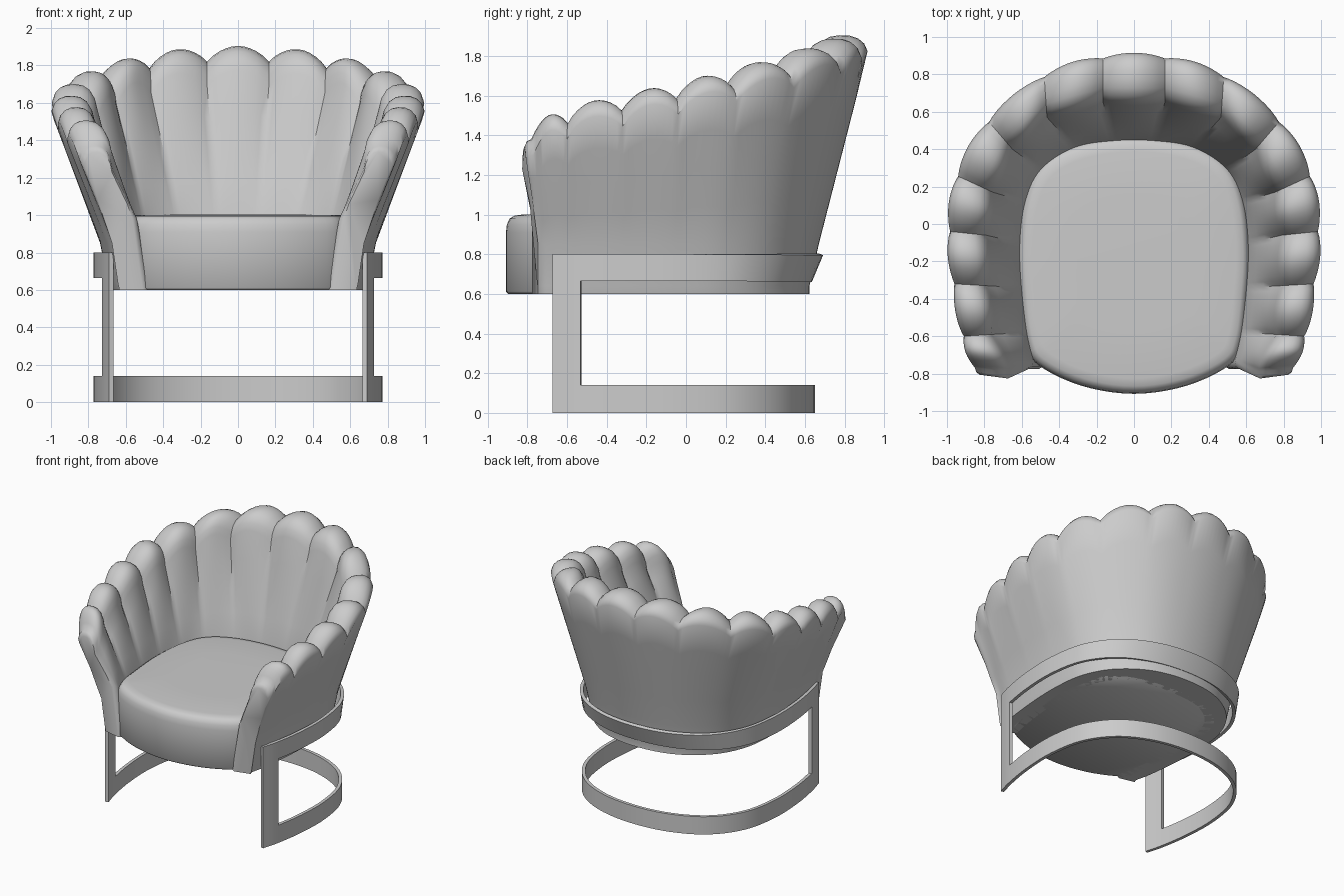
import bpy, bmesh, math
from mathutils import Vector

if "Cube" in bpy.data.objects:
    bpy.data.objects.remove(bpy.data.objects["Cube"])


def catmull(pts, n, closed=False):
    """Sample a smooth curve through pts, n steps per span."""
    P = [Vector(p) for p in pts]
    m = len(P)
    if closed:
        get = lambda i: P[i % m]
    else:
        ext = [2 * P[0] - P[1]] + P + [2 * P[-1] - P[-2]]
        get = lambda i: ext[i + 1]
    out = []
    for i in range(m if closed else m - 1):
        a, b, c, d = (get(i + k) for k in (-1, 0, 1, 2))
        for j in range(n):
            t = j / n
            out.append(0.5 * (2 * b + (c - a) * t + (2 * a - 5 * b + 4 * c - d) * t * t
                              + (3 * b - a - 3 * c + d) * t ** 3))
    if not closed:
        out.append(P[-1].copy())
    return out


def mirrored(pts):
    """Right-hand points (back to front) -> full list, left front to right front."""
    return [(-p[0],) + tuple(p[1:]) for p in reversed(pts)] + list(pts)


def finish(name, bm, angle=40):
    bmesh.ops.recalc_face_normals(bm, faces=bm.faces)
    me = bpy.data.meshes.new(name)
    bm.to_mesh(me)
    bm.free()
    ob = bpy.data.objects.new(name, me)
    bpy.context.collection.objects.link(ob)
    bpy.ops.object.select_all(action='DESELECT')
    ob.select_set(True)
    bpy.context.view_layer.objects.active = ob
    bpy.ops.object.shade_smooth_by_angle(angle=math.radians(angle))
    return ob


def loft(name, rings, angle):
    """Skin closed rings and cap both ends."""
    bm = bmesh.new()
    V = [[bm.verts.new(p) for p in r] for r in rings]
    for a, b in zip(V, V[1:]):
        for i in range(len(a)):
            j = (i + 1) % len(a)
            bm.faces.new((a[i], a[j], b[j], b[i]))
    bm.faces.new(V[0])
    bm.faces.new(V[-1])
    return finish(name, bm, angle)


# Channelled back: guide points at the creases between the 15 channels
outer_top = [(.165, .885, 1.82), (.48, .785, 1.785), (.775, .545, 1.72), (.94, .255, 1.65),
             (.983, -.04, 1.585), (.96, -.32, 1.525), (.91, -.6, 1.46), (.85, -.77, 1.38)]
inner_top = [(.165, .65), (.465, .57), (.65, .40), (.755, .17),
             (.79, -.06), (.785, -.33), (.755, -.59), (.67, -.79)]
inner_mid = [(.11, .445), (.32, .41), (.5, .29), (.585, .12),
             (.615, -.1), (.605, -.34), (.575, -.58), (.54, -.74)]
outer_mid = [(.14, .66), (.38, .585), (.585, .42), (.70, .2),
             (.735, -.05), (.73, -.31), (.70, -.58), (.67, -.71)]
N = 10
guides = [catmull(mirrored(g), N) for g in (outer_top, inner_top, inner_mid, outer_mid)]
arch = [(0, -.13), (.06, -.075), (.18, -.03), (.33, -.007), (.5, 0),
        (.68, -.002), (.83, -.016), (.94, -.042), (1, -.08)]
rings = []
for k, (ot, it, im, om) in enumerate(zip(*guides)):
    bulge = math.sin(math.pi * (k % N) / N) ** 0.8 if k % N else 0.0
    H = ot.z + .08 * bulge
    to = ot.xy
    d = (to - it).normalized()
    to, ti = to + d * .018 * bulge, it - d * .025 * bulge
    shrink = lambda p, s: Vector((p.x * s, p.y * (.93 if p.y > 0 else 1)))
    ring = [(*shrink(im, .88), .6), (*im, .98)]
    for t in (.25, .5, .75):
        p = im.lerp(it, t) - d * .025 * bulge * t
        ring.append((*p, .98 + (H - .13 - .98) * t))
    ring += [(*ti.lerp(to, t), H + dz) for t, dz in arch]
    for t in (.75, .5, .25):
        p = om.lerp(ot.xy, t) + d * .022 * bulge * t
        ring.append((*p, .85 + (H - .08 - .85) * t))
    ring += [(*om, .85), (*shrink(om, .945), .64), (*shrink(om, .93), .6)]
    rings.append([Vector(p) for p in ring])


def rounded_end(ring):
    """Two shrinking rings that round off an arm front."""
    c = sum(ring, Vector()) / len(ring)
    out = []
    for s, dy in ((.96, -.022), (.84, -.036)):
        r = []
        for p in ring:
            q = c + (p - c) * s
            w = (p.z - .6) / .8
            # keep the base level and follow the lean of the arm front
            r.append(Vector((p.x + (c.x + (p.x - c.x) * s - p.x) * 1.0,
                             p.y + dy, max(q.z, .6) if w > .5 else p.z)))
        out.append(r)
    return out


rings = rounded_end(rings[0])[::-1] + rings + rounded_end(rings[-1])
loft("channelled_back", rings, 50)

# Seat cushion
half = [(0, .47), (.3, .43), (.5, .32), (.59, .13), (.62, -.15),
        (.605, -.42), (.575, -.64), (.51, -.755), (.28, -.865), (0, -.908)]
outline = catmull(half + [(-x, y) for x, y in half[-2:0:-1]], 5, closed=True)
mid = Vector((0, -.22))
seat_rings = []
for s, z in ((.985, .6), (1, .612), (1, .91), (.993, .95), (.972, .98), (.94, .994),
             (.88, 1.0), (.5, 1.003)):
    seat_rings.append([(*(mid + (p - mid) * s), z) for p in outline])
loft("seat_cushion", seat_rings, 50)

# Metal frame: two curved bands joined by front posts, one sheet thickened
right = [(.29, .6), (.54, .475), (.70, .26), (.757, -.02), (.75, -.3), (.715, -.53), (.678, -.67)]
ctrl = [(-x, y) for x, y in right[::-1]] + [(0, .638)] + right
path = catmull(ctrl, 5)
levels = [0, .14, .665, .8]
bm = bmesh.new()
cols = []
for p in path:
    w = max(0, p.y) / .64
    lean = (0, 0, -.015, .042)
    cols.append([bm.verts.new((p.x, p.y + l * w, z)) for z, l in zip(levels, lean)])
last = len(cols) - 2
for i, (a, b) in enumerate(zip(cols, cols[1:])):
    for r in range(3):
        if r != 1 or i < 5 or i > last - 5:
            bm.faces.new((a[r], b[r], b[r + 1], a[r + 1]))
frame = finish("metal_frame", bm, 30)
mod = frame.modifiers.new("thickness", 'SOLIDIFY')
mod.thickness = .025
mod.offset = 0
bpy.ops.object.modifier_apply(modifier=mod.name)
bpy.ops.object.shade_smooth_by_angle(angle=math.radians(30))
